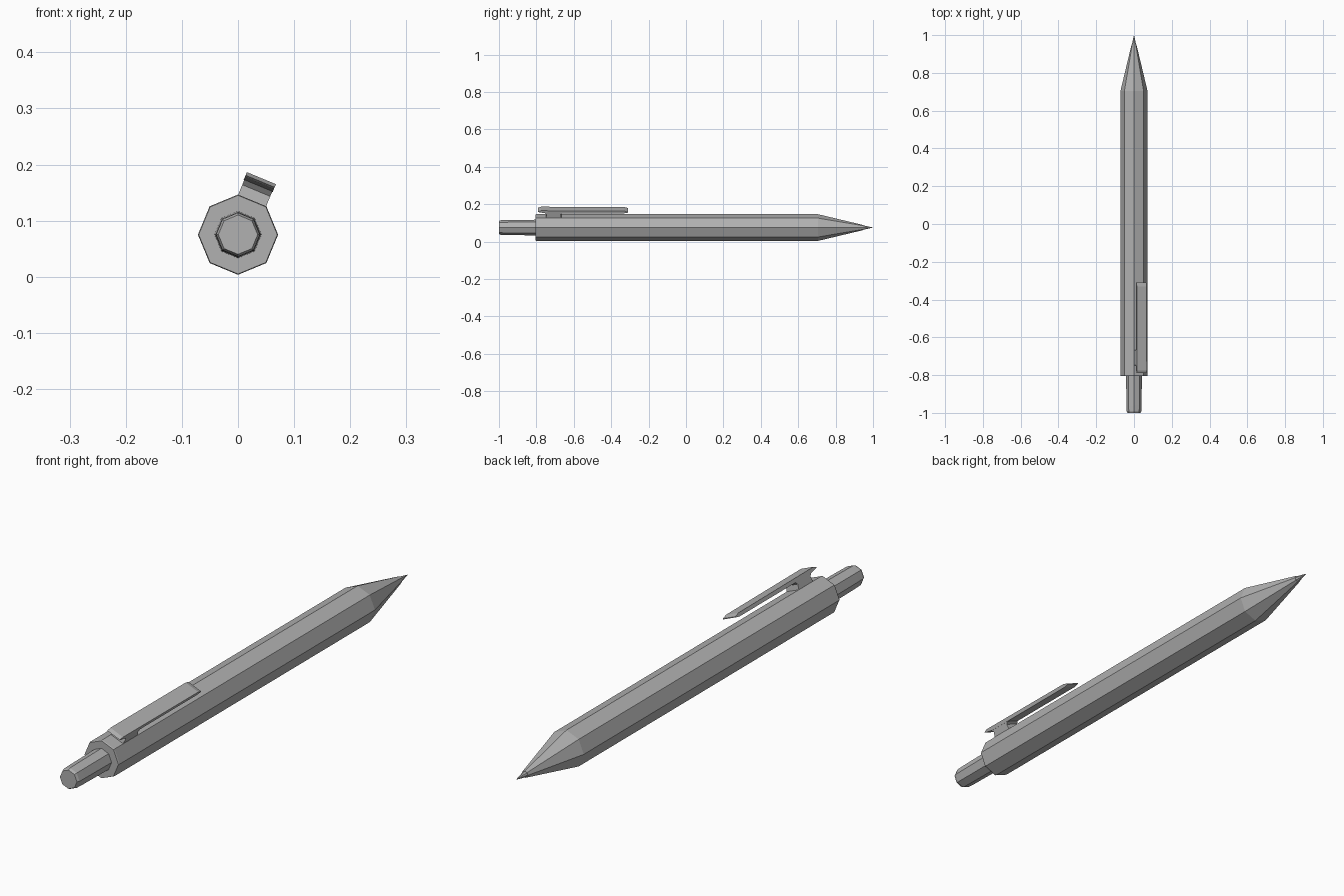
import bpy, bmesh, math
from mathutils import Vector

cube = bpy.data.objects.get("Cube")
if cube:
    bpy.data.objects.remove(cube, do_unlink=True)

AXIS_Z = 0.075
SIDES = 8

grey = bpy.data.materials.new("mid grey")
grey.use_nodes = True
COLOUR = (0.44, 0.44, 0.44, 1)
grey.diffuse_color = COLOUR
grey.node_tree.nodes["Principled BSDF"].inputs["Base Color"].default_value = COLOUR


def finish(bm, name):
    bmesh.ops.recalc_face_normals(bm, faces=bm.faces[:])
    mesh = bpy.data.meshes.new(name)
    bm.to_mesh(mesh)
    bm.free()
    mesh.materials.append(grey)
    obj = bpy.data.objects.new(name, mesh)
    bpy.context.collection.objects.link(obj)
    return obj


def bridge(bm, loops):
    """Join vertex loops with quads and cap both ends."""
    n = len(loops[0])
    for a, b in zip(loops, loops[1:]):
        for i in range(n):
            j = (i + 1) % n
            bm.faces.new((a[i], a[j], b[j], b[i]))
    bm.faces.new(loops[0])
    bm.faces.new(loops[-1])


def octagon_part(name, profile):
    """Eight-sided part along y from (y, radius) pairs, a corner on top."""
    bm = bmesh.new()
    loops = []
    for y, r in profile:
        angles = [math.tau * i / SIDES for i in range(SIDES)]
        loops.append([bm.verts.new((r * math.sin(a), y, AXIS_Z + r * math.cos(a)))
                      for a in angles])
    bridge(bm, loops)
    return finish(bm, name)


# Clip parts stand on the barrel facet just left of the top corner
TILT = math.pi / SIDES
OUT = Vector((math.sin(TILT), 0, math.cos(TILT)))
ACROSS = Vector((math.cos(TILT), 0, -math.sin(TILT)))


def clip_part(name, outline, width):
    """Extrude a (y, distance from axis) outline across the facet."""
    bm = bmesh.new()
    loops = []
    for side in (-0.5, 0.5):
        loops.append([bm.verts.new(OUT * r + ACROSS * (side * width)
                                   + Vector((0, y, AXIS_Z))) for y, r in outline])
    bridge(bm, loops)
    return finish(bm, name)


# Barrel, tapered nose and fine point
octagon_part("barrel", [(-0.805, 0.07), (-0.8, 0.0715), (0.705, 0.0715)])
octagon_part("nose", [(0.705, 0.0715), (0.95, 0.013)])
octagon_part("point", [(0.95, 0.011), (0.998, 0.001)])

# Push button with a slightly narrowed end
octagon_part("push_button", [(-1, 0.035), (-0.99, 0.039), (-0.96, 0.04), (-0.79, 0.042)])

# Clip bar with sloped ends, and the stem holding it
clip_part("clip_bar", [(-0.79, 0.103), (-0.775, 0.109), (-0.33, 0.107), (-0.31, 0.101),
                       (-0.31, 0.098), (-0.33, 0.094), (-0.75, 0.094), (-0.785, 0.1)], 0.056)
clip_part("clip_stem", [(-0.755, 0.096), (-0.745, 0.085), (-0.75, 0.06),
                        (-0.665, 0.06), (-0.67, 0.085), (-0.66, 0.096)], 0.054)
